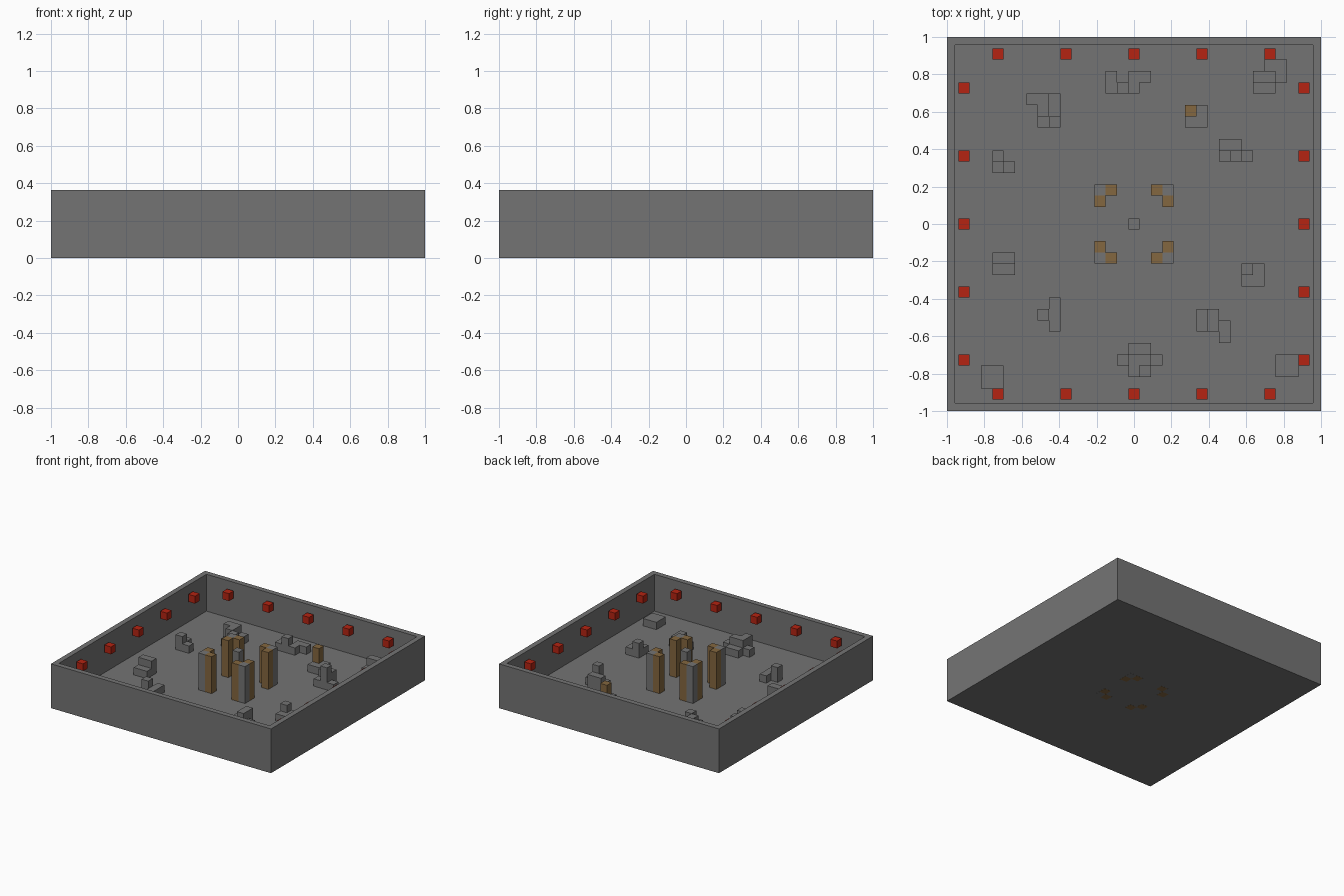
import bpy, bmesh

if "Cube" in bpy.data.objects:
    bpy.data.objects.remove(bpy.data.objects["Cube"])

U = 2 / 33  # edge of one block


def material(name, rgb):
    m = bpy.data.materials.new(name)
    m.use_nodes = True
    color = (*rgb, 1)
    m.diffuse_color = color
    bsdf = m.node_tree.nodes["Principled BSDF"]
    bsdf.inputs["Base Color"].default_value = color
    bsdf.inputs["Roughness"].default_value = 0.9
    return m


STONE = material("stone grey", (0.175, 0.175, 0.175))
WOOD = material("weathered brown", (0.23, 0.135, 0.05))
RED = material("lamp red", (0.46, 0.017, 0.006))


def finish(name, bm, mats):
    mesh = bpy.data.meshes.new(name)
    bm.to_mesh(mesh)
    bm.free()
    for m in mats:
        mesh.materials.append(m)
    ob = bpy.data.objects.new(name, mesh)
    bpy.context.collection.objects.link(ob)
    return ob


def stack(name, left, back, rows, base=1.0):
    """Block columns from a plan: digits are top heights, T and W are brown columns."""
    tops, brown = {}, set()
    for j, row in enumerate(rows.split("/")):
        for i, c in enumerate(row):
            if c == ".":
                continue
            cell = (left + i, back - j)
            tops[cell] = {"T": 4, "W": 6}.get(c) or int(c)
            if c in "TW":
                brown.add(cell)
    bm = bmesh.new()
    for (x, y), top in tops.items():
        def quad(points):
            f = bm.faces.new([bm.verts.new((px * U, py * U, pz * U)) for px, py, pz in points])
            f.material_index = int((x, y) in brown)
        ring = [(x - .5, y - .5), (x + .5, y - .5), (x + .5, y + .5), (x - .5, y + .5)]
        quad([(*p, top) for p in ring])
        quad([(*p, base) for p in reversed(ring)])
        # side faces only where the neighbour is lower
        for k, (dx, dy) in enumerate([(0, -1), (1, 0), (0, 1), (-1, 0)]):
            low = tops.get((x + dx, y + dy), base)
            if low < top:
                a, b = ring[k], ring[(k + 1) % 4]
                quad([(*a, low), (*b, low), (*b, top), (*a, top)])
    bmesh.ops.remove_doubles(bm, verts=bm.verts, dist=1e-5)
    return finish(name, bm, [STONE, WOOD])


# Walled arena: a slab with its top inset and sunk to the floor
bm = bmesh.new()
bmesh.ops.create_cube(bm, size=1)
for v in bm.verts:
    v.co = (v.co.x * 2, v.co.y * 2, (v.co.z + 0.5) * 6 * U)
roof = max(bm.faces, key=lambda f: f.calc_center_median().z)
bmesh.ops.inset_region(bm, faces=[roof], thickness=U)
rim = list(roof.verts)
walls = bmesh.ops.extrude_face_region(bm, geom=[roof])
floor_verts = [g for g in walls["geom"] if isinstance(g, bmesh.types.BMVert)]
bmesh.ops.translate(bm, verts=floor_verts, vec=(0, 0, -5 * U))
if roof.is_valid:
    bm.faces.remove(roof)
bmesh.ops.recalc_face_normals(bm, faces=bm.faces)
finish("arena_walls_and_floor", bm, [STONE])

# Four corner pillars around the middle; their feet show beneath the floor
FOOT = -0.01
stack("pillar_back_right", -3, 3, "6W/W.", FOOT)
stack("pillar_back_left", 2, 3, "W6/.W", FOOT)
stack("pillar_front_right", -3, -2, "W./6W", FOOT)
stack("pillar_front_left", 2, -2, ".W/W6", FOOT)
stack("centre_post", 0, 0, "6")

# Rubble piles on the floor
rubble = [
    (-2, 13, "2.22/232."),
    (11, 14, ".22/332/22."),
    (-9, 11, "332/.32/.23"),
    (-12, 6, "2./32"),
    (5, 10, "T2/22"),
    (8, 7, "33./242"),
    (-12, -3, "33/22"),
    (-8, -7, ".2/32/.2"),
    (10, -4, "32/22"),
    (6, -8, "23./232/..2"),
    (-1, -11, ".22./2332/.32."),
    (-13, -13, "22/22"),
    (13, -12, "22/22"),
]
for n, (x, y, plan) in enumerate(rubble, 1):
    stack(f"rubble_pile_{n}", x, y, plan)

# Red wall lamps, five along each wall
for side, (wx, wy) in {"front": (0, -1), "back": (0, 1), "left": (1, 0), "right": (-1, 0)}.items():
    for n, s in enumerate(range(-12, 13, 6), 1):
        bm = bmesh.new()
        bmesh.ops.create_cube(bm, size=U)
        lamp = finish(f"wall_lamp_{side}_{n}", bm, [RED])
        lamp.location = ((15 * wx + s * abs(wy)) * U, (15 * wy + s * abs(wx)) * U, 4.5 * U)
